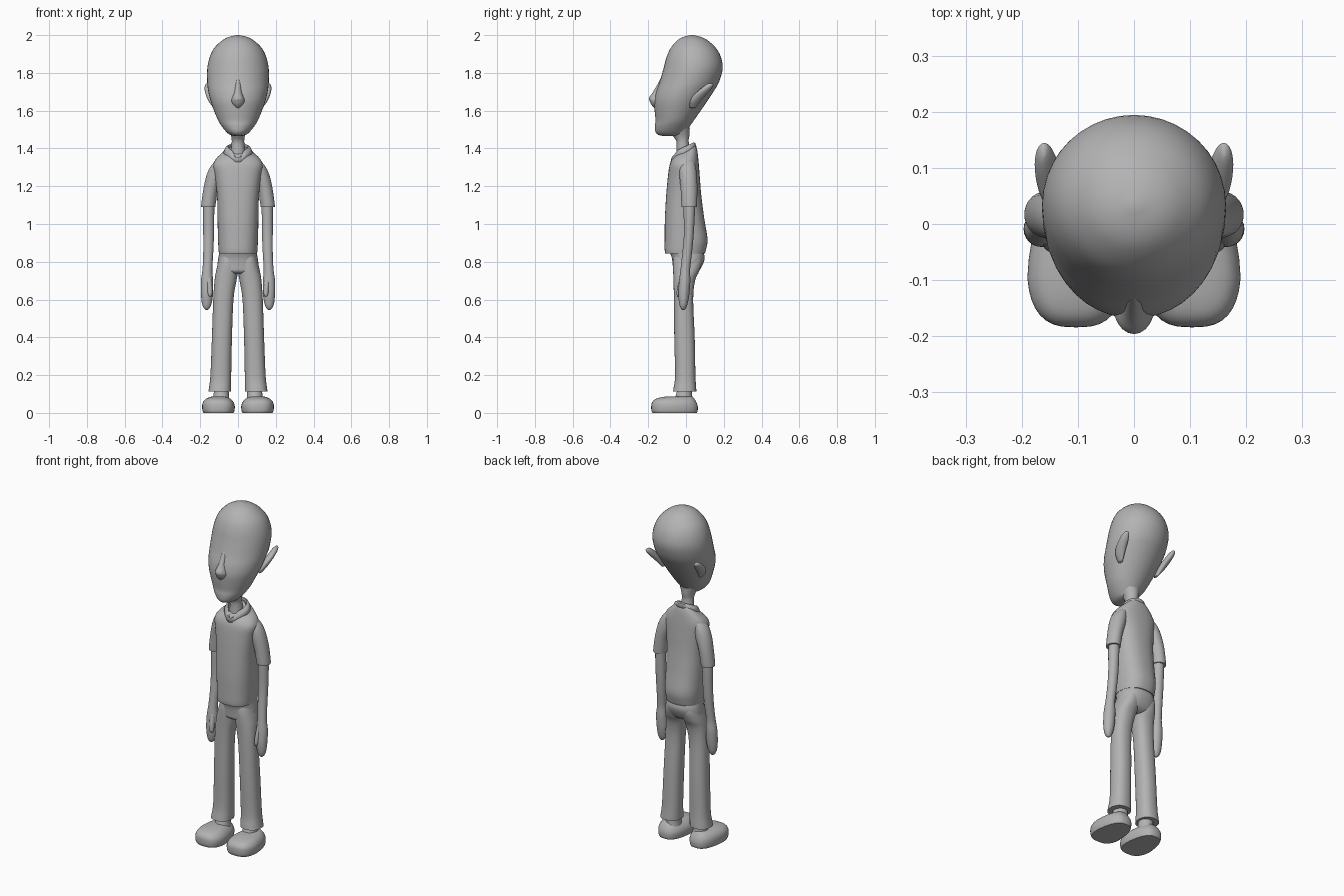
import bpy, bmesh, math

grey = bpy.data.materials.new("plain grey")
grey.diffuse_color = (0.45, 0.45, 0.45, 1)


def finish(name, bm, mirror=False, angle=50):
    bmesh.ops.recalc_face_normals(bm, faces=bm.faces[:])
    me = bpy.data.meshes.new(name)
    bm.to_mesh(me)
    bm.free()
    me.materials.append(grey)
    ob = bpy.data.objects.new(name, me)
    bpy.context.collection.objects.link(ob)
    bpy.ops.object.select_all(action='DESELECT')
    ob.select_set(True)
    bpy.context.view_layer.objects.active = ob
    bpy.ops.object.shade_smooth_by_angle(angle=math.radians(angle))
    if mirror:
        ob.modifiers.new("Mirror", 'MIRROR')
    return ob


def spline(rows, steps):
    """Catmull-Rom interpolation through rows of numbers."""
    out = []
    for i in range(len(rows) - 1):
        a, b, c, d = (rows[max(0, min(len(rows) - 1, i + k))] for k in (-1, 0, 1, 2))
        for s in range(steps):
            t = s / steps
            out.append([0.5 * (2 * q + (r - p) * t + (2 * p - 5 * q + 4 * r - u) * t * t
                               + (3 * q - p - 3 * r + u) * t ** 3)
                        for p, q, r, u in zip(a, b, c, d)])
    return out + [list(rows[-1])]


def power(v, e):
    return math.copysign(abs(v) ** e, v)


def loft(name, rows, mirror=False, n=32, steps=4, square=2.0, heel=0.0, angle=50):
    """Rows are (z, x0, x1, y0, y1, slope): oval sections stacked upwards."""
    bm = bmesh.new()
    rings = []
    for z, x0, x1, y0, y1, slope in spline([tuple(r) + (0,) * (6 - len(r)) for r in rows], steps):
        cx, cy, rx, ry = (x0 + x1) / 2, (y0 + y1) / 2, (x1 - x0) / 2, (y1 - y0) / 2
        ring = []
        for k in range(n):
            t = 2 * math.pi * k / n
            c, s = power(math.cos(t), 2 / square), power(math.sin(t), 2 / square)
            ring.append(bm.verts.new((cx + rx * c * (1 - heel * max(0, s + 0.2)),
                                      cy + ry * s, z + slope * ry * s)))
        rings.append(ring)
    for a, b in zip(rings, rings[1:]):
        for k in range(n):
            bm.faces.new((a[k], a[(k + 1) % n], b[(k + 1) % n], b[k]))
    bm.faces.new(rings[0])
    bm.faces.new(rings[-1])
    return finish(name, bm, mirror, angle)


def centred(rows):
    """Rows (z, half width, y0, y1, ...) centred on x = 0."""
    return [(r[0], -r[1], r[1]) + tuple(r[2:]) for r in rows]


# Head: slanted face, bulging skull, narrow jaw
loft("head", centred([
    (1.465, .012, -.11, -.06), (1.472, .042, -.147, -.015), (1.49, .064, -.162, .0),
    (1.52, .088, -.164, .022), (1.55, .106, -.161, .043), (1.60, .127, -.166, .078),
    (1.65, .145, -.168, .112), (1.70, .157, -.158, .145), (1.75, .163, -.14, .174),
    (1.82, .163, -.12, .194), (1.88, .151, -.104, .186), (1.93, .127, -.082, .16),
    (1.97, .086, -.048, .118), (1.99, .05, -.015, .08), (2.0, .008, .025, .041)]),
    n=40, angle=80)

# Nose
loft("nose", centred([
    (1.612, .008, -.165, -.14), (1.63, .027, -.182, -.12), (1.65, .036, -.192, -.11),
    (1.668, .032, -.195, -.11), (1.70, .021, -.174, -.11), (1.75, .014, -.145, -.11),
    (1.78, .004, -.130, -.11)]), n=20, angle=80)

# Ears: swept back and out, pointed at the top
loft("ear", [
    (1.615, .115, .130, .02, .05), (1.65, .120, .155, .02, .085, .3),
    (1.69, .130, .172, .035, .125, .3), (1.72, .140, .177, .07, .143, .3),
    (1.738, .150, .172, .10, .143, .2), (1.745, .157, .164, .12, .135)],
    mirror=True, n=20, angle=80)

# Neck
loft("neck", centred([
    (1.34, .042, -.055, .03), (1.40, .036, -.05, .02), (1.44, .033, -.052, .014),
    (1.47, .038, -.072, .018), (1.51, .055, -.10, .02)]), n=24)

# Shirt body
loft("shirt", centred([
    (.845, .101, -.110, .100), (.865, .103, -.113, .106), (.92, .106, -.113, .114),
    (1.02, .108, -.112, .098), (1.15, .111, -.105, .081), (1.25, .122, -.096, .073),
    (1.31, .131, -.088, .068, .05), (1.345, .116, -.078, .064, .15),
    (1.375, .082, -.066, .058, .35), (1.395, .058, -.055, .048, .5)]),
    n=40, square=2.4)

# Sleeves
loft("sleeve", [
    (1.09, .120, .194, -.022, .056), (1.10, .119, .195, -.024, .058),
    (1.18, .105, .184, -.028, .060), (1.25, .08, .169, -.034, .058),
    (1.30, .07, .148, -.034, .052), (1.335, .07, .118, -.02, .04),
    (1.345, .08, .10, .0, .02)], mirror=True, n=28)

# Collar: flared band that dips into a notch at the front
bm = bmesh.new()
n, rings = 48, []
for rx, ry, z, dip, fall in ((.078, .063, 1.378, .022, 4), (.066, .057, 1.402, .024, 5),
                             (.052, .048, 1.410, .045, 10), (.046, .042, 1.396, .045, 10)):
    ring = []
    for k in range(n):
        t = 2 * math.pi * k / n
        front = max(0, -math.sin(t)) ** fall
        ring.append(bm.verts.new((rx * math.cos(t), -.007 + ry * math.sin(t) - .012 * front,
                                  z + .45 * ry * math.sin(t) - dip * front)))
    rings.append(ring)
for a, b in zip(rings, rings[1:]):
    for k in range(n):
        bm.faces.new((a[k], a[(k + 1) % n], b[(k + 1) % n], b[k]))
collar = finish("collar", bm)
solid = collar.modifiers.new("Thickness", 'SOLIDIFY')
solid.thickness = .006

# Arms with mitten hands
loft("arm", [
    (.546, .160, .172, -.020, -.008), (.556, .149, .182, -.029, .0),
    (.58, .140, .191, -.036, .009), (.63, .132, .196, -.041, .018),
    (.70, .132, .196, -.036, .023), (.76, .136, .188, -.029, .022),
    (.85, .131, .184, -.019, .032), (.95, .127, .184, -.011, .041),
    (1.09, .125, .184, -.013, .048), (1.2, .12, .172, -.01, .045)], mirror=True, n=24)
loft("thumb", [
    (.615, .142, .152, -.045, -.035), (.63, .136, .160, -.050, -.024),
    (.67, .136, .164, -.045, -.015), (.72, .142, .166, -.032, -.01)], mirror=True, n=16)

# Trousers: seat and flared legs
loft("trouser_seat", centred([
    (.735, .085, -.045, .04), (.75, .108, -.066, .066), (.78, .109, -.07, .086),
    (.82, .104, -.075, .099), (.86, .097, -.09, .09)]), n=36, square=2.3)
loft("trouser_leg", [
    (.112, .037, .157, -.069, .055), (.13, .037, .154, -.066, .054),
    (.20, .036, .146, -.058, .050), (.40, .032, .138, -.062, .046),
    (.60, .024, .131, -.064, .038), (.70, .008, .124, -.066, .048),
    (.75, .0, .116, -.068, .070), (.80, .0, .104, -.068, .085),
    (.845, .005, .092, -.06, .08)], mirror=True, n=32, square=2.3)

# Ankles
loft("ankle", [
    (.06, .045, .135, -.07, .04), (.09, .048, .130, -.055, .033),
    (.14, .050, .125, -.042, .030)], mirror=True, n=24)

# Shoes: wide toe, narrower heel, flat sole
loft("shoe", [
    (.0, .022, .184, -.178, .058), (.012, .018, .189, -.183, .062),
    (.035, .016, .191, -.184, .062), (.055, .022, .187, -.180, .056),
    (.072, .036, .174, -.164, .046), (.082, .052, .155, -.135, .038),
    (.088, .075, .130, -.095, .030)], mirror=True, n=36, square=2.8, heel=.2)
